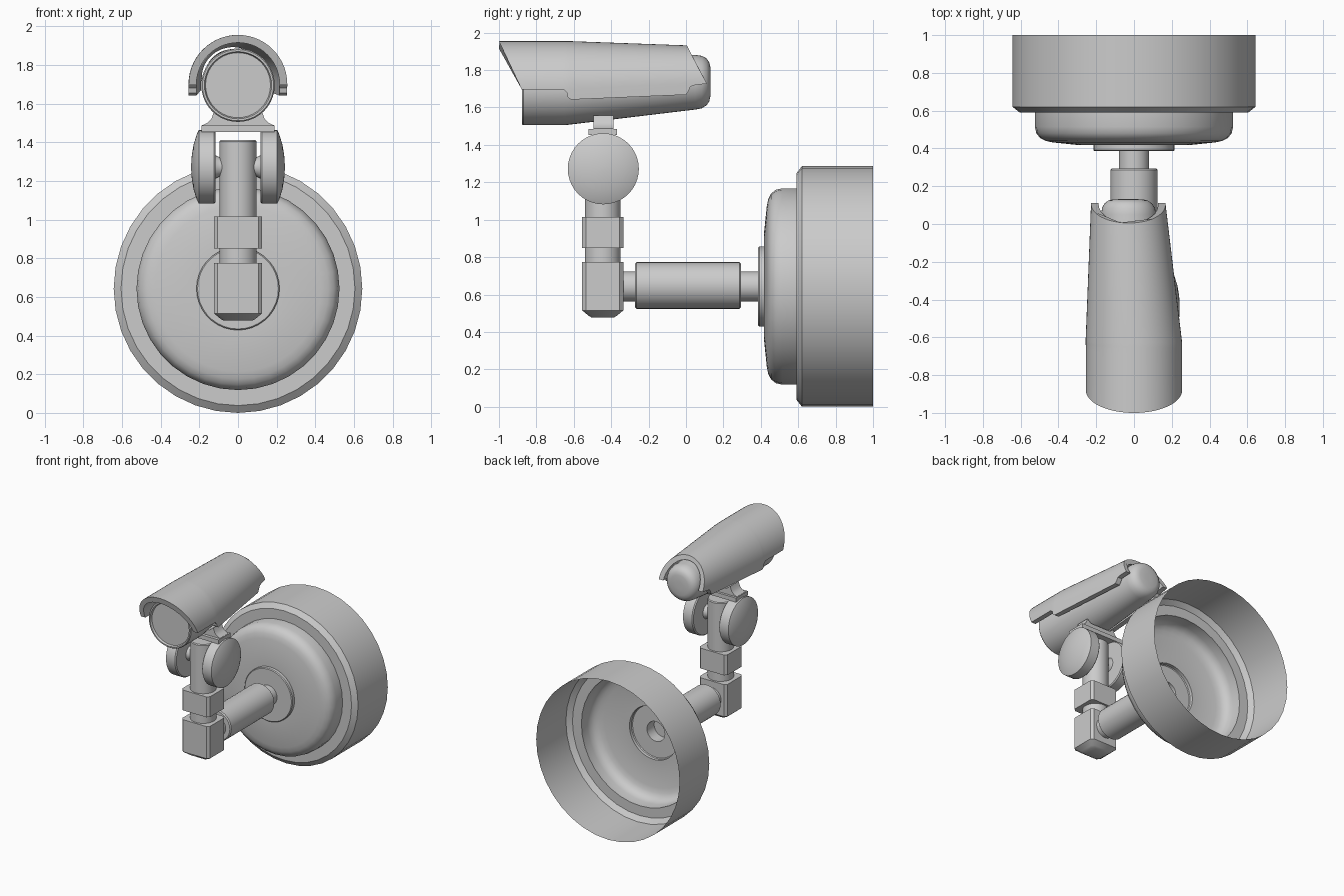
import bpy, bmesh
from math import sin, cos, pi, radians

if "Cube" in bpy.data.objects:
    bpy.data.objects.remove(bpy.data.objects["Cube"])


def finish(name, bm, angle=35):
    bmesh.ops.recalc_face_normals(bm, faces=bm.faces)
    me = bpy.data.meshes.new(name)
    bm.to_mesh(me)
    bm.free()
    ob = bpy.data.objects.new(name, me)
    bpy.context.collection.objects.link(ob)
    bpy.ops.object.select_all(action='DESELECT')
    bpy.context.view_layer.objects.active = ob
    ob.select_set(True)
    bpy.ops.object.shade_smooth_by_angle(angle=radians(angle))
    return ob


def loft(name, rings, caps=True, angle=35):
    """Skin a list of closed rings with equal point counts."""
    bm = bmesh.new()
    vs = [[bm.verts.new(p) for p in ring] for ring in rings]
    n = len(vs[0])
    for a, b in zip(vs, vs[1:]):
        for i in range(n):
            j = (i + 1) % n
            bm.faces.new((a[i], a[j], b[j], b[i]))
    if caps:
        bm.faces.new(vs[0])
        bm.faces.new(vs[-1])
    return finish(name, bm, angle)


def circle(axis, t, r, centre, seg):
    """Ring of radius r at coordinate t along an axis; centre gives the other two."""
    pts = []
    for i in range(seg):
        a = 2 * pi * i / seg
        p = [centre[0] + r * cos(a), centre[1] + r * sin(a)]
        p.insert('xyz'.index(axis), t)
        pts.append(p)
    return pts


def revolve(name, axis, centre, profile, seg=32, caps=True):
    return loft(name, [circle(axis, t, r, centre, seg) for t, r in profile], caps)


def rounded_square(z, hx, hy, c, cy):
    """Square ring with cut corners."""
    pts = [(hx, hy - c), (hx - c, hy), (c - hx, hy), (-hx, hy - c),
           (-hx, c - hy), (c - hx, -hy), (hx - c, -hy), (hx, c - hy)]
    return [(x, cy + y, z) for x, y in pts]


ARM_Z, POST_Y, HINGE_Z = 0.645, -0.445, 1.272

# Wall base: thin open-backed shell flowing into the hollow arm pipe
revolve("wall_base", 'y', (0, 0.643),
        [(1.0, 0.643), (0.62, 0.643), (0.59, 0.605), (0.59, 0.525), (0.515, 0.525),
         (0.48, 0.517), (0.455, 0.497), (0.44, 0.468), (0.432, 0.43), (0.417, 0.285),
         (0.417, 0.215), (0.392, 0.215), (0.386, 0.209), (0.386, 0.08), (-0.34, 0.08)],
        seg=36, caps=False)

# Sleeve around the arm pipe
revolve("arm_sleeve", 'y', (0, ARM_Z + 0.003),
        [(-0.272, 0.117), (-0.264, 0.125), (0.286, 0.125), (0.294, 0.117)])

# Upright post and its square clamps
revolve("post", 'z', (0, POST_Y), [(0.7, 0.096), (1.405, 0.096), (1.412, 0.09)])
loft("elbow_block", [rounded_square(z, 0.125 - d, 0.11 - d, 0.02, POST_Y)
                     for z, d in ((0.477, 0.05), (0.487, 0.034), (0.515, 0), (0.775, 0))])
loft("post_clamp", [rounded_square(z, 0.125, 0.11, 0.02, POST_Y) for z in (0.85, 1.015)])

# Hinge discs either side of the post, with the pin through them
for side, label in ((-1, "left"), (1, "right")):
    revolve("hinge_disc_" + label, 'x', (-0.442, HINGE_Z),
            [(side * x, r) for x, r in ((0.116, 0.182), (0.124, 0.19), (0.203, 0.19),
                                        (0.213, 0.17), (0.23, 0.115), (0.239, 0.06), (0.242, 0.015))],
            seg=40)
revolve("hinge_pin", 'x', (-0.442, HINGE_Z),
        [(-0.12, 0.062), (-0.095, 0.05), (0.095, 0.05), (0.12, 0.062)], seg=24)


# Cradle bracket: plate across the discs and flared saddle under the camera
def extrude_profile(name, half, y0, y1):
    pts = half + [(-x, z) for x, z in reversed(half)]
    return loft(name, [[(x, y, z) for x, z in pts] for y in (y0, y1)])


extrude_profile("cradle_plate", [(0.19, 1.452), (0.19, 1.486)], -0.52, -0.368)
extrude_profile("cradle_saddle", [(0.185, 1.47), (0.185, 1.488), (0.158, 1.5), (0.138, 1.52),
                                  (0.125, 1.558), (0.09, 1.53)], -0.495, -0.387)


# The camera swings slightly to the side toward its back
def sway(y):
    return -0.03 * max(0, y + 0.65) / 0.75


# Camera body: (y, radius, centre height), recessed lens face to rounded back
body = [(-0.862, 0.168, 1.695), (-0.878, 0.174, 1.695), (-0.878, 0.184, 1.695),
        (-0.87, 0.19, 1.695), (-0.65, 0.19, 1.695), (0.05, 0.146, 1.735),
        (0.085, 0.14, 1.736), (0.11, 0.125, 1.737), (0.124, 0.105, 1.737),
        (0.13, 0.08, 1.737), (0.132, 0.03, 1.737)]
loft("camera_body", [circle('y', y, r, (sway(y), z), 40) for y, r, z in body])


# Sun hood: arched shell with slanted ends and a stepped lower edge
def hood_point(a, y_top, y_edge, edge_z, inset, skirt):
    y = y_edge if skirt else y_top + (y_edge - y_top) * (1 - sin(a))
    t = max(0, (y + 0.62) / 0.73)
    r = 0.255 - 0.058 * t - inset
    cz = 1.70 + 0.031 * t
    return (sway(y) + r * cos(a), y, edge_z if skirt else cz + r * sin(a))


def hood_ring(y_top, y_edge, edge_z):
    n, pts = 28, []
    for inset in (0, 0.04):
        arc = [hood_point(pi * i / n, y_top, y_edge, edge_z, inset, False) for i in range(n + 1)]
        ends = [hood_point(a, y_top, y_edge, edge_z, inset, True) for a in (0, pi)]
        row = [ends[0]] + arc + [ends[1]]
        pts += row if inset == 0 else row[::-1]
    return pts


loft("sun_hood", [hood_ring(*s) for s in (
    (-1.0, -0.88, 1.697), (-0.69, -0.655, 1.697), (-0.66, -0.637, 1.68),
    (-0.65, -0.632, 1.655), (-0.63, -0.615, 1.642), (-0.06, 0.0, 1.668),
    (-0.045, 0.012, 1.685), (-0.035, 0.024, 1.712), (-0.02, 0.05, 1.72), (0.005, 0.11, 1.727))])
